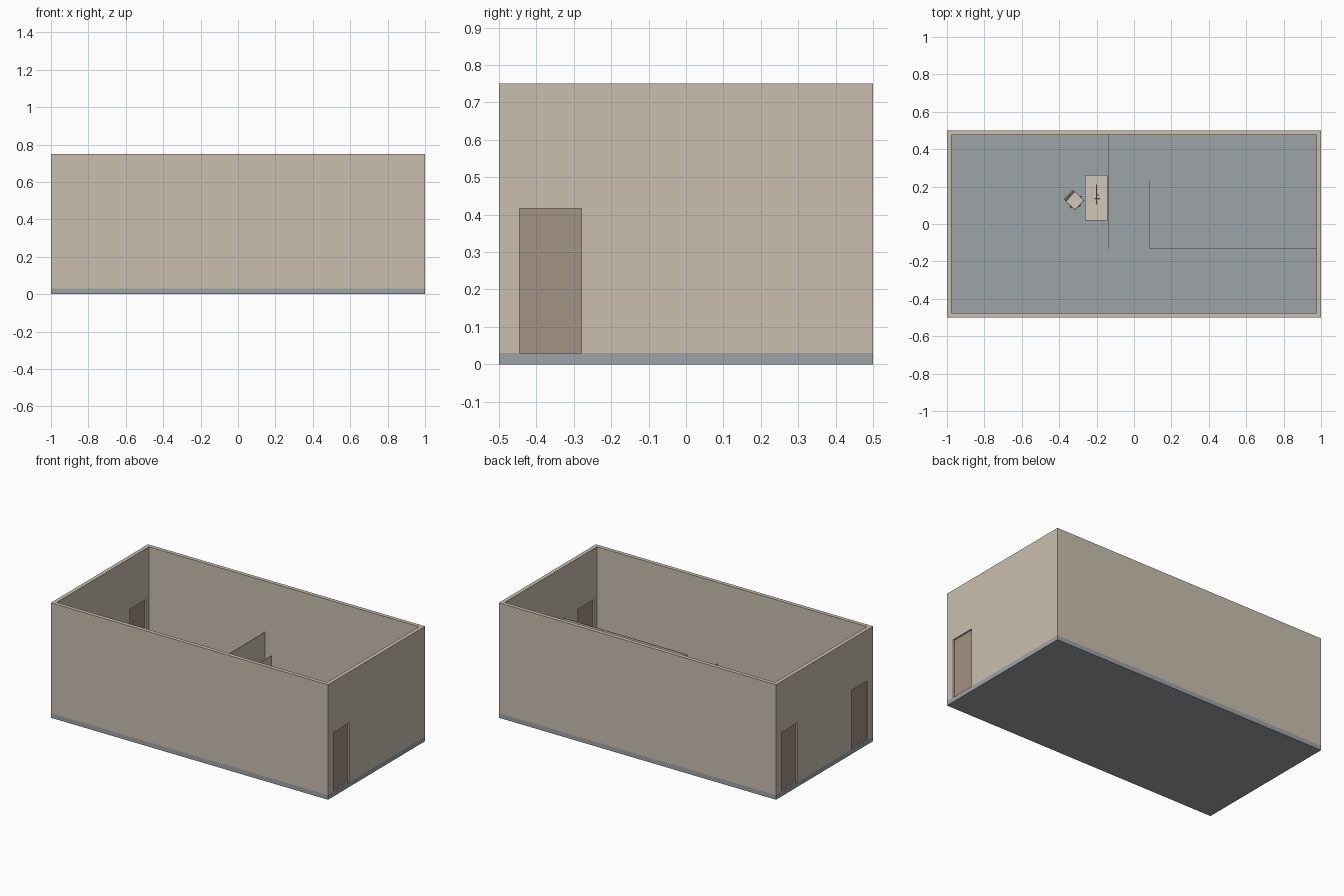
import bpy, bmesh, math
from mathutils import Matrix, Vector

if "Cube" in bpy.data.objects:
    bpy.data.objects.remove(bpy.data.objects["Cube"])


def material(name, rgb):
    m = bpy.data.materials.new(name)
    m.diffuse_color = (*rgb, 1)
    m.use_nodes = True
    m.node_tree.nodes["Principled BSDF"].inputs["Base Color"].default_value = m.diffuse_color
    return m


WALL = material("wall_beige", (0.59, 0.52, 0.43))
FLOOR = material("floor_grey", (0.34, 0.37, 0.39))
DOOR = material("door_brown", (0.36, 0.29, 0.235))
CREAM = material("furniture_cream", (0.63, 0.57, 0.48))


def finish(name, bm, mat, matrix=None, bevel=0, smooth=False):
    bmesh.ops.recalc_face_normals(bm, faces=bm.faces)
    me = bpy.data.meshes.new(name)
    bm.to_mesh(me)
    bm.free()
    me.materials.append(mat)
    ob = bpy.data.objects.new(name, me)
    bpy.context.collection.objects.link(ob)
    if matrix is not None:
        ob.matrix_world = matrix
    if bevel:
        mod = ob.modifiers.new("rounding", 'BEVEL')
        mod.width, mod.segments = bevel, 3
    if bevel or smooth:
        bpy.ops.object.select_all(action='DESELECT')
        ob.select_set(True)
        bpy.context.view_layer.objects.active = ob
        bpy.ops.object.shade_smooth_by_angle(angle=math.radians(40))
    return ob


def box(name, lo, hi, mat, matrix=None, bevel=0):
    lo, hi = Vector(lo), Vector(hi)
    bm = bmesh.new()
    bmesh.ops.create_cube(bm, size=1)
    bmesh.ops.scale(bm, vec=hi - lo, verts=bm.verts)
    bmesh.ops.translate(bm, vec=(lo + hi) / 2, verts=bm.verts)
    return finish(name, bm, mat, matrix, bevel)


def cylinder(name, centre, r, h, mat, matrix=None, rot=None, sides=16):
    bm = bmesh.new()
    bmesh.ops.create_cone(bm, cap_ends=True, segments=sides, radius1=r, radius2=r, depth=h)
    if rot is not None:
        bmesh.ops.transform(bm, matrix=rot, verts=bm.verts)
    bmesh.ops.translate(bm, vec=centre, verts=bm.verts)
    return finish(name, bm, mat, matrix, smooth=True)


T, F, H, DH = 0.025, 0.03, 0.75, 0.417   # wall thickness, floor, wall top, door top

# Floor slab and long walls
box("floor", (-1, -0.5, 0), (1, 0.5, F), FLOOR)
box("front_wall", (-1 + T, -0.5, F), (1 - T, -0.5 + T, H), WALL)
box("back_wall", (-1 + T, 0.5 - T, F), (1 - T, 0.5, H), WALL)


# End walls: outline with door notches, extruded; thin door set mid-wall
def end_wall(name, x0, doors):
    outline = [(-0.5, F)]
    for a, b in doors:
        outline += [(a, F), (a, DH), (b, DH), (b, F)]
    outline += [(0.5, F), (0.5, H), (-0.5, H)]
    bm = bmesh.new()
    face = bm.faces.new([bm.verts.new((x0, y, z)) for y, z in outline])
    ext = bmesh.ops.extrude_face_region(bm, geom=[face])
    moved = [v for v in ext["geom"] if isinstance(v, bmesh.types.BMVert)]
    bmesh.ops.translate(bm, vec=(T, 0, 0), verts=moved)
    finish(name, bm, WALL)
    for i, (a, b) in enumerate(doors):
        box(f"{name}_door_{i + 1}", (x0 + 0.010, a, F), (x0 + 0.015, b, DH), DOOR)


end_wall("left_wall", -1, [(-0.445, -0.28), (0.28, 0.445)])
end_wall("right_wall", 1 - T, [(-0.445, -0.28)])

# Low partitions
P = 0.004
box("desk_partition", (-0.14, -0.13, F), (-0.14 + P, 0.5 - T, DH), WALL)
box("short_partition", (0.08, -0.13, F), (0.08 + P, 0.23, DH), WALL)
box("long_partition", (0.08 + P, -0.13 - P / 2, F), (1 - T, -0.13 + P / 2, DH), WALL)

# Desk
DT = 0.17
box("desk_top", (-0.262, 0.02, DT - 0.007), (-0.142, 0.262, DT), CREAM)
for side, y in (("near", 0.024), ("far", 0.252)):
    box(f"desk_{side}_panel", (-0.256, y, F), (-0.146, y + 0.006, DT - 0.007), CREAM)
box("desk_back_panel", (-0.152, 0.03, F + 0.05), (-0.147, 0.252, DT - 0.007), CREAM)

# Monitor, keyboard and mouse
box("monitor_foot", (-0.212, 0.135, DT), (-0.182, 0.175, DT + 0.003), CREAM, bevel=0.001)
box("monitor_stand", (-0.196, 0.149, DT + 0.003), (-0.190, 0.161, DT + 0.05), CREAM)
box("monitor_screen", (-0.204, 0.103, DT + 0.02), (-0.197, 0.21, DT + 0.085), CREAM, bevel=0.001)
box("keyboard", (-0.248, 0.118, DT), (-0.228, 0.195, DT + 0.004), CREAM, bevel=0.001)
box("mouse", (-0.249, 0.098, DT), (-0.238, 0.105, DT + 0.005), CREAM, bevel=0.0015)

# Office chair, turned towards the desk (local +x is its front)
C = Matrix.Translation((-0.32, 0.127, 0)) @ Matrix.Rotation(math.radians(-43), 4, 'Z')
box("chair_seat", (-0.032, -0.036, 0.108), (0.040, 0.036, 0.121), CREAM, C, bevel=0.005)
tilt = C @ Matrix.Translation((-0.032, 0, 0.13)) @ Matrix.Rotation(math.radians(-6), 4, 'Y')
box("chair_back", (-0.004, -0.034, 0), (0.004, 0.034, 0.085), CREAM, tilt, bevel=0.003)
box("chair_back_support", (-0.038, -0.006, 0.1), (-0.033, 0.006, 0.16), CREAM, C)
box("chair_seat_bracket", (-0.037, -0.006, 0.1), (0.015, 0.006, 0.108), CREAM, C)
cylinder("chair_post", (0, 0, 0.075), 0.005, 0.06, CREAM, C)
cylinder("chair_hub", (0, 0, 0.046), 0.008, 0.012, CREAM, C)
for i in range(5):
    M = C @ Matrix.Rotation(math.tau * i / 5, 4, 'Z')
    box(f"chair_leg_{i + 1}", (0.004, -0.003, 0.042), (0.042, 0.003, 0.047), CREAM, M)
    cylinder(f"chair_caster_{i + 1}", (0.038, 0, 0.036), 0.006, 0.007, CREAM, M,
             Matrix.Rotation(math.pi / 2, 4, 'X'), 12)
